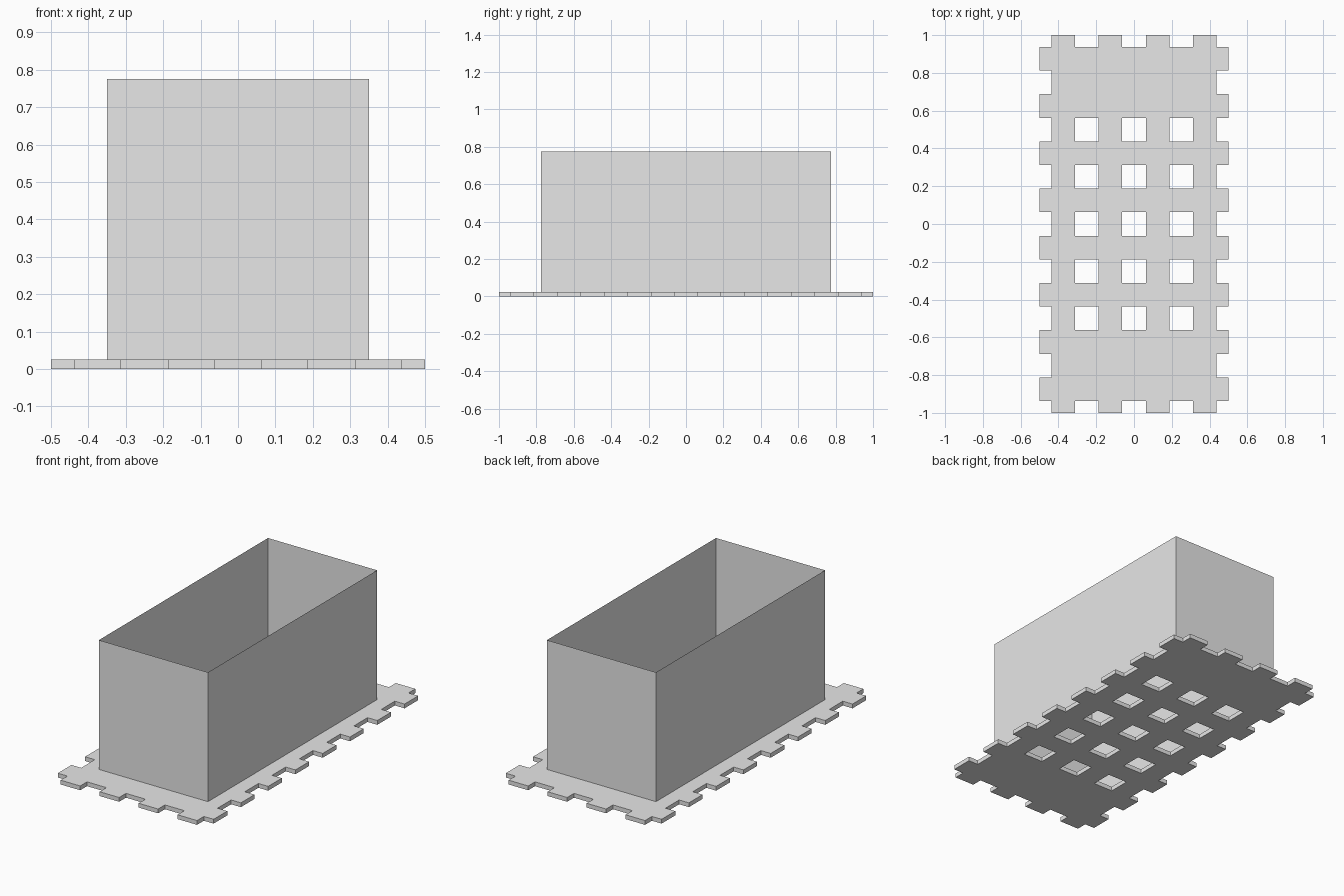
import bpy
import bmesh

if "Cube" in bpy.data.objects:
    bpy.data.objects.remove(bpy.data.objects["Cube"], do_unlink=True)

CELL = 0.125
THICK = 0.025
HEIGHT = 0.75
HALF_X, HALF_Y = 0.35, 0.775

# One plain grey for everything
grey = bpy.data.materials.new("light_grey")
grey.use_nodes = True
grey.diffuse_color = (0.8, 0.8, 0.8, 1)
grey.node_tree.nodes["Principled BSDF"].inputs["Base Color"].default_value = (0.8, 0.8, 0.8, 1)


def extrude_up(bm, height):
    """Turn the flat faces into a closed slab."""
    result = bmesh.ops.extrude_face_region(bm, geom=bm.faces[:])
    verts = [v for v in result["geom"] if isinstance(v, bmesh.types.BMVert)]
    bmesh.ops.translate(bm, verts=verts, vec=(0, 0, height))
    bmesh.ops.recalc_face_normals(bm, faces=bm.faces[:])


def finish(bm, name):
    mesh = bpy.data.meshes.new(name)
    bm.to_mesh(mesh)
    bm.free()
    mesh.materials.append(grey)
    obj = bpy.data.objects.new(name, mesh)
    bpy.context.collection.objects.link(obj)
    return obj


def breaks(half):
    """Cell borders along one side: full cells with a half cell at each end."""
    count = round(2 * half / CELL)
    return [-half] + [-half + CELL * (k + 0.5) for k in range(count)] + [half]


# Base plate: tabs on odd cells of the rim, drain holes on even inner cells
xs, ys = breaks(0.5), breaks(1.0)
last_i, last_j = len(xs) - 2, len(ys) - 2


def is_solid(i, j):
    if i in (0, last_i):
        return j % 2 == 1
    if j in (0, last_j):
        return i % 2 == 1
    drain = i % 2 == 0 and j % 2 == 0 and 4 <= j <= last_j - 4
    return not drain


bm = bmesh.new()
grid = [[bm.verts.new((x, y, 0)) for y in ys] for x in xs]
for i in range(last_i + 1):
    for j in range(last_j + 1):
        if is_solid(i, j):
            bm.faces.new((grid[i][j], grid[i + 1][j], grid[i + 1][j + 1], grid[i][j + 1]))
loose = [v for v in bm.verts if not v.link_faces]
bmesh.ops.delete(bm, geom=loose, context='VERTS')
extrude_up(bm, THICK)
finish(bm, "base_plate")

# Open box walls: rectangle, inset to a rim, raised
bm = bmesh.new()
corners = [(-1, -1), (1, -1), (1, 1), (-1, 1)]
floor = bm.faces.new([bm.verts.new((sx * HALF_X, sy * HALF_Y, THICK)) for sx, sy in corners])
bmesh.ops.inset_region(bm, faces=[floor], thickness=THICK, use_boundary=True, use_even_offset=True)
bmesh.ops.delete(bm, geom=[floor], context='FACES')
extrude_up(bm, HEIGHT)
finish(bm, "box_walls")
